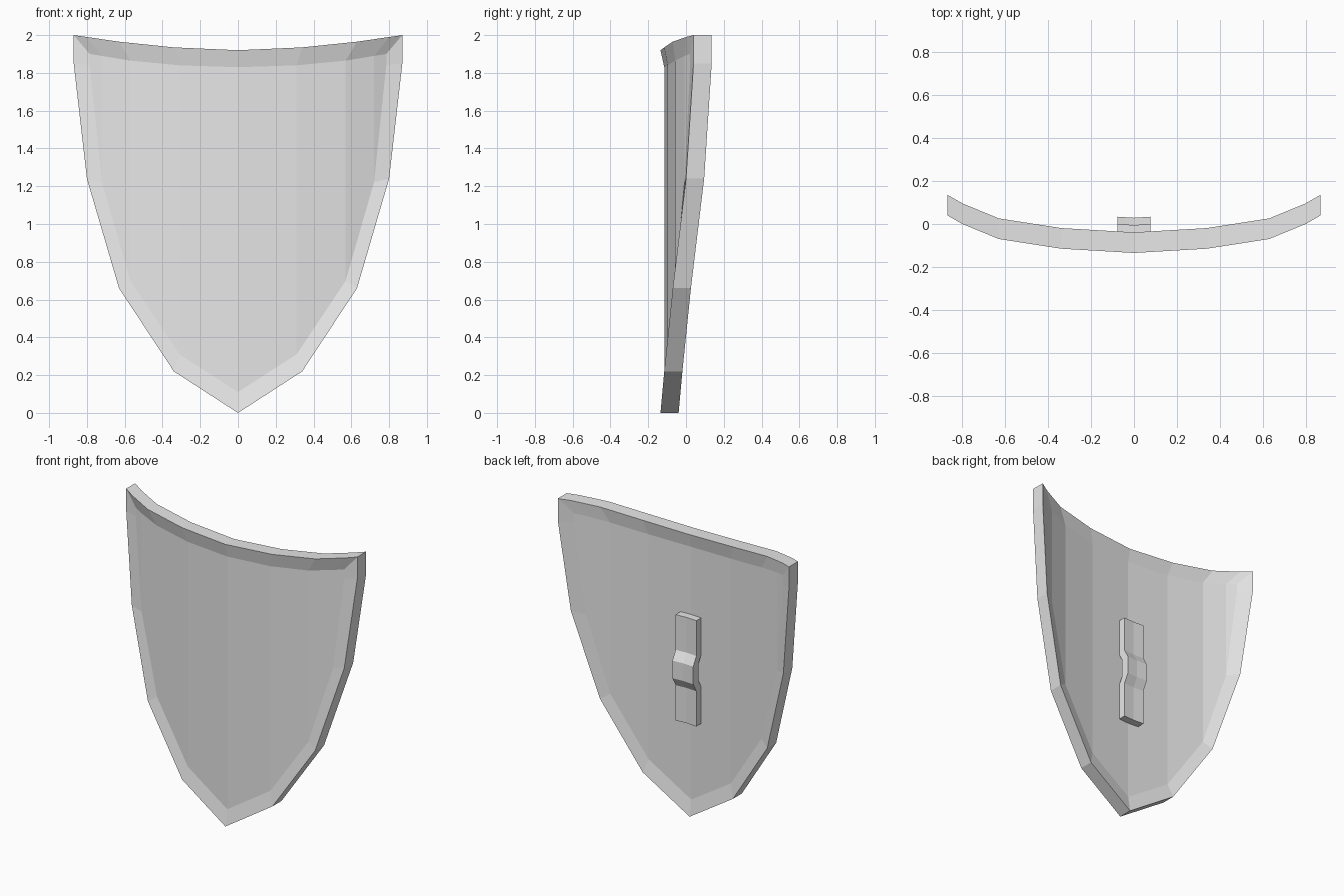
import bpy
import bmesh

cube = bpy.data.objects.get("Cube")
if cube:
    bpy.data.objects.remove(cube, do_unlink=True)

metal = bpy.data.materials.new("plain grey")
metal.use_nodes = True
GREY = (0.8, 0.8, 0.8, 1)
metal.diffuse_color = GREY
metal.node_tree.nodes["Principled BSDF"].inputs["Base Color"].default_value = GREY


def finish(bm, name):
    bmesh.ops.recalc_face_normals(bm, faces=bm.faces)
    mesh = bpy.data.meshes.new(name)
    bm.to_mesh(mesh)
    bm.free()
    mesh.materials.append(metal)
    obj = bpy.data.objects.new(name, mesh)
    bpy.context.collection.objects.link(obj)
    return obj


def bridge(bm, a, b):
    for i in range(len(a)):
        j = (i + 1) % len(a)
        bm.faces.new((a[i], a[j], b[j], b[i]))


# Half outlines as columns from the centre outwards: x, front y, bottom z, top z
RIM = [(0, -.135, 0, 1.92), (.34, -.115, .22, 1.935), (.63, -.07, .66, 1.965),
       (.80, 0, 1.24, 1.99), (.87, .04, 1.85, 2)]
PANEL = [(0, -.115, .11, 1.83), (.31, -.097, .31, 1.84), (.57, -.057, .70, 1.865),
         (.72, -.008, 1.22, 1.89), (.785, .022, 1.84, 1.90)]


def ring(bm, half, dy):
    cols = [(-x, y, lo, hi) for x, y, lo, hi in half[:0:-1]] + half
    low = [bm.verts.new((x, y + dy, lo)) for x, y, lo, hi in cols]
    high = [bm.verts.new((x, y + dy, hi)) for x, y, lo, hi in cols]
    return low, high


# Curved shield body: recessed panel and sloped rim on both sides
bm = bmesh.new()
rings = [ring(bm, PANEL, 0), ring(bm, RIM, 0), ring(bm, RIM, .096), ring(bm, PANEL, .058)]
loops = [low + high[::-1] for low, high in rings]
for a, b in zip(loops, loops[1:]):
    bridge(bm, a, b)
for low, high in (rings[0], rings[-1]):
    for i in range(len(low) - 1):
        bm.faces.new((low[i], low[i + 1], high[i + 1], high[i]))
finish(bm, "shield_body")

# Grip strap on the back: pads at both ends, raised middle, slight crease
STEPS = [(-.36, 0), (-.12, 0), (-.06, .034), (.06, .034), (.12, 0), (.36, 0)]
bm = bmesh.new()
sections = []
for z, lift in STEPS:
    outline = [(-.078, -.058), (0, -.063), (.078, -.058), (.078, 0), (0, -.005), (-.078, 0)]
    sections.append([bm.verts.new((x, y + lift, 1.01 + z)) for x, y in outline])
for a, b in zip(sections, sections[1:]):
    bridge(bm, a, b)
for end in (sections[0], sections[-1]):
    bm.faces.new(end)
finish(bm, "grip_strap")
